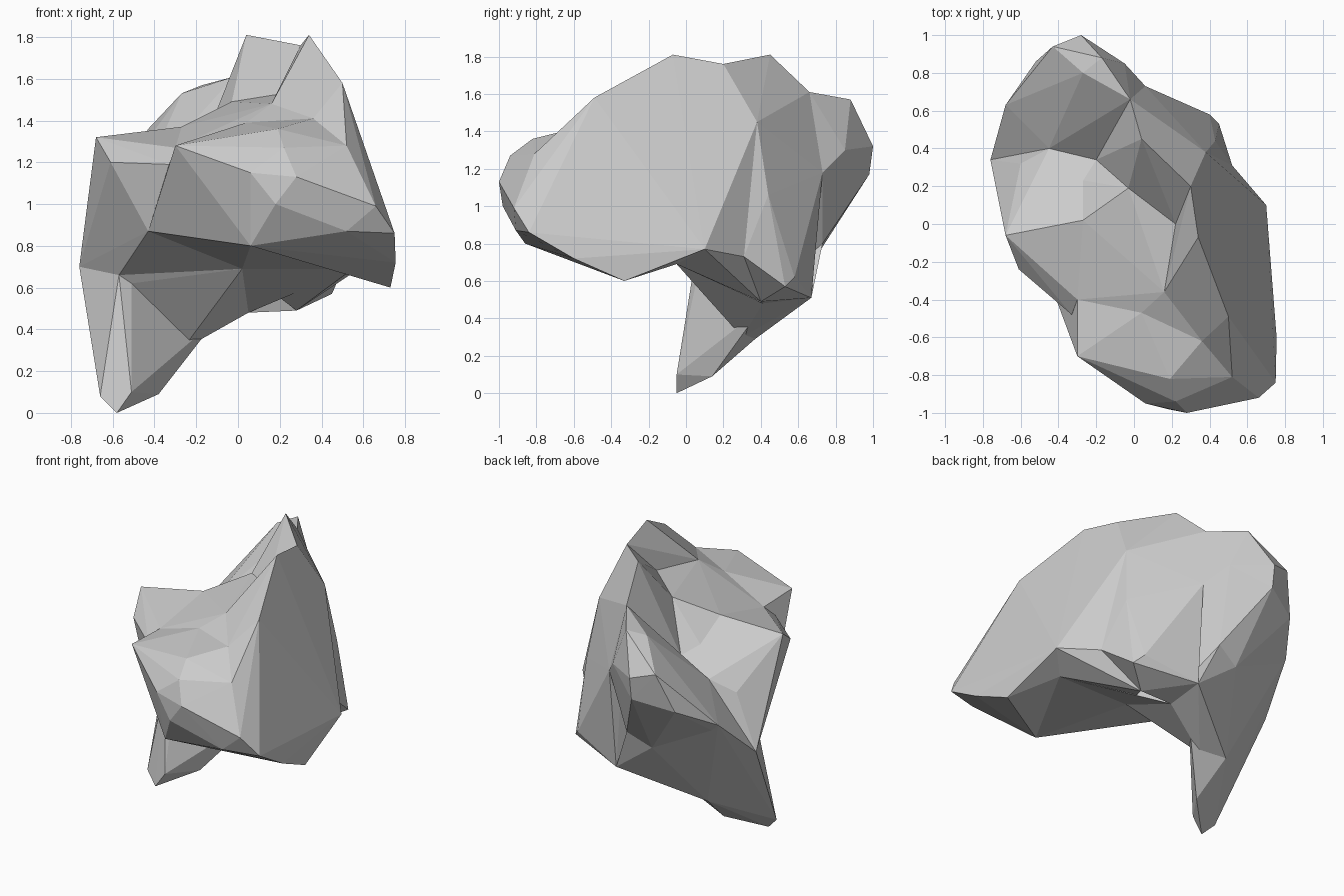
import bpy
import bmesh

default = bpy.data.objects.get("Cube")
if default:
    bpy.data.objects.remove(default, do_unlink=True)

stone = bpy.data.materials.new("stone grey")
stone.use_nodes = True
colour = (.6, .6, .6, 1)
stone.diffuse_color = colour
stone.node_tree.nodes["Principled BSDF"].inputs["Base Color"].default_value = colour


def chunk(name, points):
    """Faceted convex piece of rock spanning the given corner points."""
    bm = bmesh.new()
    for p in points:
        bm.verts.new(p)
    result = bmesh.ops.convex_hull(bm, input=list(bm.verts))
    loose = {g for g in result["geom_interior"] + result["geom_unused"]
             if isinstance(g, bmesh.types.BMVert)}
    bmesh.ops.delete(bm, geom=list(loose), context="VERTS")
    bmesh.ops.recalc_face_normals(bm, faces=list(bm.faces))
    mesh = bpy.data.meshes.new(name)
    bm.to_mesh(mesh)
    bm.free()
    mesh.materials.append(stone)
    obj = bpy.data.objects.new(name, mesh)
    bpy.context.collection.objects.link(obj)
    return obj


# Landmarks shared by neighbouring pieces
front_peak = (.34, -.07, 1.81)
back_peak = (.04, .45, 1.81)
ridge_dip = (.3, .2, 1.76)
ridge_end = (.5, -.49, 1.58)
brow_corner = (.52, -.81, 1.28)
brow_back = (.36, -.62, 1.41)
saddle_front = (.16, -.36, 1.48)
saddle_middle = (.22, 0, 1.53)
saddle_left = (.04, -.47, 1.39)
saddle_back = (-.03, .19, 1.49)
shoulder_top = (-.27, .02, 1.37)
shoulder_dip = (-.3, -.4, 1.27)
cheek_low = (.06, -.86, .8)
jaw_left = (-.43, -.35, .87)
jaw_right = (.52, -.91, .87)
nose_corner = (.66, -.92, .99)
flank_corner = (.7, .1, .77)
flank_under = (.55, -.05, .69)
flank_rear = (.38, .38, 1.45)
flank_notch = (.52, .31, .73)
rear_notch = (.06, .73, 1.18)
rear_crest = (-.02, .66, 1.61)
belly = (.05, .41, .48)
belly_front = (.02, -.05, .69)
belly_side = (-.1, .4, .45)
belly_right = (.28, .4, .49)
belly_rear = (.05, .67, .51)
rear_under = (-.07, .73, .8)
rear_tuck = (-.23, .69, .72)
hip = (-.76, .34, .7)
hip_rear = (-.68, .63, .97)
armpit = (-.57, .04, .66)
armpit_inner = (-.51, .06, .62)
gully = (-.32, .24, 1.2)
gully_back = (-.2, .34, 1.2)
gully_left = (-.45, .4, 1.13)
thigh_low = (-.27, .3, .3)
thigh_rear = (-.42, .37, .29)

# Tall slab on the right with the sharp ridge
flank = chunk("flank", [
    front_peak, ridge_dip, ridge_end, brow_corner, brow_back, saddle_front,
    saddle_middle, nose_corner, jaw_right, cheek_low, flank_corner, flank_rear,
    flank_under, (.75, -.84, .86), (.755, -.6, .72), (.73, -.33, .6)])

# Web behind the slab
web = chunk("web", [
    ridge_dip, flank_rear, flank_corner, flank_notch, flank_under,
    belly_right, belly_front, saddle_middle])

# Blunt nose at the front
nose = chunk("nose", [
    brow_corner, brow_back, saddle_left, cheek_low, jaw_right, nose_corner,
    jaw_left, shoulder_dip, belly_front, flank_under, (-.3, -.7, 1.28),
    (.19, -.82, 1.36), (.22, -.94, 1.27), (.06, -.95, 1.15), (.28, -1, 1.13),
    (.18, -.98, 1)])

# Hollow between the nose, the shoulder and the peaks
saddle = chunk("saddle", [
    saddle_front, saddle_middle, saddle_left, saddle_back, shoulder_top,
    shoulder_dip, brow_back, gully, gully_back, jaw_left, belly_front, belly,
    flank_under])

# Shoulder jutting out on the left side
shoulder = chunk("shoulder", [
    jaw_left, shoulder_dip, shoulder_top, gully, gully_back, gully_left, hip,
    armpit, belly, belly_front, (-.68, -.06, 1.32), (-.61, -.24, 1.2),
    (-.33, -.48, 1.19), (-.6, .32, 1.05)])

# Middle of the rock, joining the two peaks
core = chunk("core", [
    back_peak, ridge_dip, saddle_middle, saddle_back, gully_back, flank_rear,
    flank_notch, rear_notch, rear_crest, belly, belly_right, belly_rear,
    (.45, .53, .57), (.4, .58, .62), (.43, .44, 1.06)])

# Rounded lobe at the back
rear = chunk("rear", [
    rear_notch, rear_crest, rear_under, rear_tuck, belly, hip, hip_rear,
    gully_back, gully_left, (-.28, 1, 1.32), (-.28, .98, 1.17),
    (-.17, .88, 1.57), (-.27, .8, 1.53), (-.43, .94, 1.36), (-.52, .86, 1.1),
    (-.05, .85, 1.3)])

# Haunch under the lobe
thigh = chunk("thigh", [
    belly, belly_side, belly_front, belly_rear, rear_under, rear_tuck, hip,
    hip_rear, armpit, armpit_inner, thigh_low, thigh_rear, (-.3, .03, .73)])

# Tapering foot
leg = chunk("leg", [
    hip, hip_rear, armpit, armpit_inner, thigh_low, thigh_rear, belly_side,
    (-.58, -.05, 0), (-.66, -.02, .08), (-.51, -.05, .1), (-.38, .14, .09)])

# Fuse the pieces into one faceted rock
pieces = (flank, web, nose, saddle, shoulder, rear, thigh, leg)
for part in pieces:
    fuse = core.modifiers.new("fuse " + part.name, "BOOLEAN")
    fuse.operation = "UNION"
    fuse.solver = "EXACT"
    fuse.object = part
bpy.context.view_layer.update()
fused = bpy.data.meshes.new_from_object(
    core.evaluated_get(bpy.context.evaluated_depsgraph_get()))
core.modifiers.clear()
core.data = fused
core.name = fused.name = "rock"
for part in pieces:
    bpy.data.objects.remove(part, do_unlink=True)
